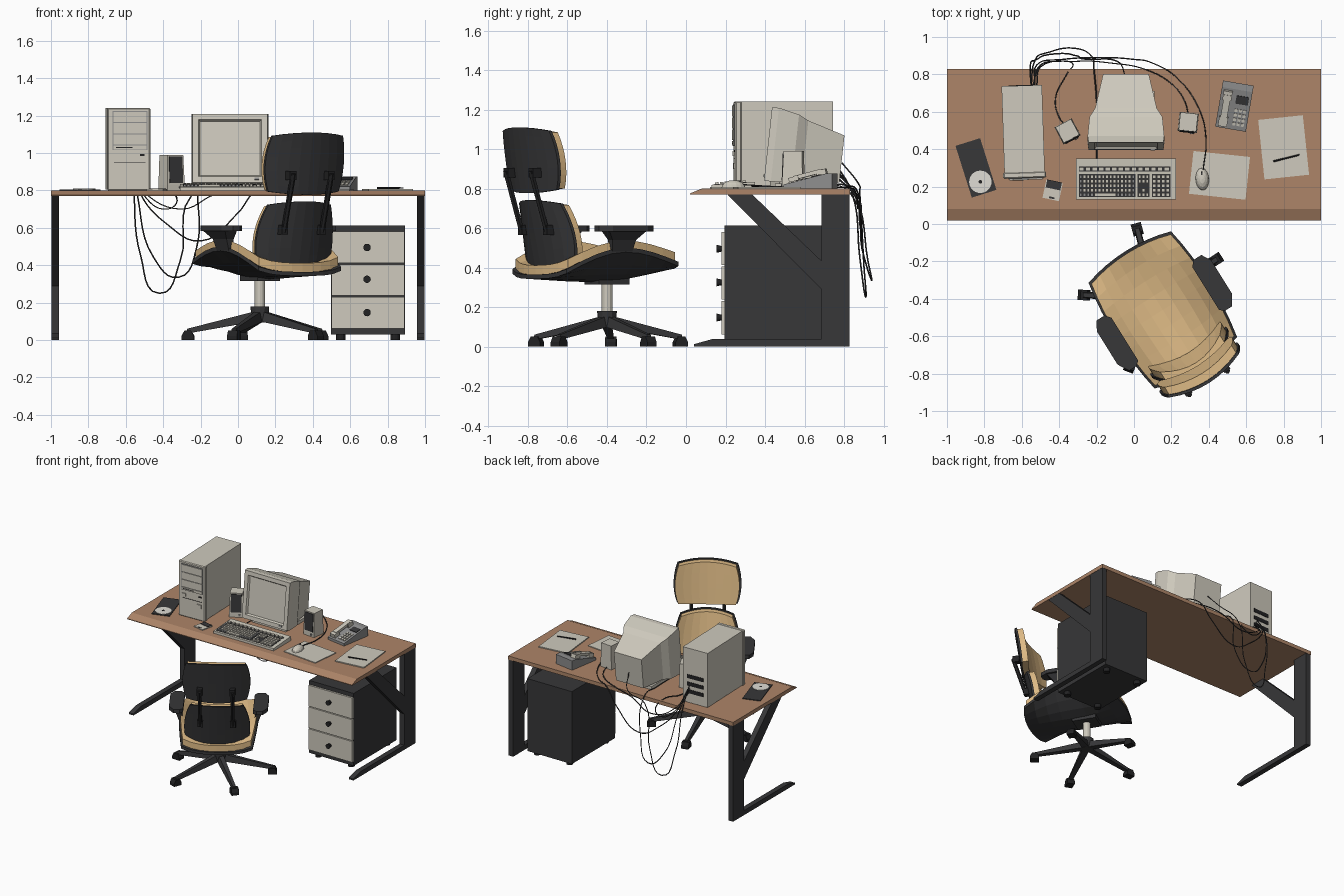
import bpy, bmesh, math
from mathutils import Matrix, Vector

if "Cube" in bpy.data.objects:
    bpy.data.objects.remove(bpy.data.objects["Cube"])

def mat(name, r, g, b):
    m = bpy.data.materials.new(name)
    m.diffuse_color = (r, g, b, 1)
    m.use_nodes = True
    m.node_tree.nodes["Principled BSDF"].inputs["Base Color"].default_value = m.diffuse_color
    return m

WOOD = mat("brown wood", .42, .235, .14)
TAN = mat("tan cushion", .74, .50, .24)
BEIGE = mat("computer beige", .62, .59, .51)
DARK = mat("dark grey", .038, .038, .04)
BLACK = mat("black", .016, .016, .017)
GREY = mat("mid grey", .27, .27, .27)
WHITE = mat("off white", .74, .72, .66)

def place(x, y, z, deg=0):
    return Matrix.Translation((x, y, z)) @ Matrix.Rotation(math.radians(deg), 4, 'Z')

I = Matrix()
Z = Vector((0, 0, 1))

def finish(bm, name, m, M=I):
    bmesh.ops.recalc_face_normals(bm, faces=bm.faces)
    bm.transform(M)
    me = bpy.data.meshes.new(name)
    bm.to_mesh(me)
    bm.free()
    me.materials.append(m)
    ob = bpy.data.objects.new(name, me)
    bpy.context.collection.objects.link(ob)
    return ob

def loft(name, m, rings, M=I):
    """skin closed rings of equal length, capped at both ends"""
    bm = bmesh.new()
    vs = [[bm.verts.new(p) for p in r] for r in rings]
    n = len(vs[0])
    for a, b in zip(vs, vs[1:]):
        for i in range(n):
            bm.faces.new((a[i], a[(i + 1) % n], b[(i + 1) % n], b[i]))
    bm.faces.new(vs[0])
    bm.faces.new(vs[-1])
    return finish(bm, name, m, M)

def prism_x(name, m, yz, x0, x1, M=I):
    return loft(name, m, [[(x, y, z) for y, z in yz] for x in (x0, x1)], M)

def plate(name, m, xy, z0, z1, M=I):
    return loft(name, m, [[(x, y, z) for x, y in xy] for z in (z0, z1)], M)

def boxes(name, m, bs, M=I, bevel=0):
    """boxes given as x0, x1, y0, y1, z0, z1"""
    bm = bmesh.new()
    for x0, x1, y0, y1, z0, z1 in bs:
        S = Matrix.Diagonal((x1 - x0, y1 - y0, z1 - z0, 1))
        bmesh.ops.create_cube(bm, size=1, matrix=Matrix.Translation(((x0 + x1) / 2, (y0 + y1) / 2, (z0 + z1) / 2)) @ S)
    if bevel:
        bmesh.ops.bevel(bm, geom=bm.edges[:], offset=bevel, segments=1, affect='EDGES')
    return finish(bm, name, m, M)

def rod(name, m, p, q, r0, r1, n=12, M=I):
    p, q = Vector(p), Vector(q)
    bm = bmesh.new()
    R = Matrix.Translation((p + q) / 2) @ Z.rotation_difference(q - p).to_matrix().to_4x4()
    bmesh.ops.create_cone(bm, cap_ends=True, segments=n, radius1=r0, radius2=r1, depth=(q - p).length, matrix=R)
    return finish(bm, name, m, M)

def sheet(name, m, f, t0, t1, axis, grow, M, n=8):
    """curved panel with rounded corners, thick along one axis"""
    bm = bmesh.new()
    layers = []
    for t in (t0, t1):
        g = []
        for i in range(n + 1):
            for j in range(n + 1):
                u, v = 2 * i / n - 1, 2 * j / n - 1
                p = Vector(f(u * math.sqrt(1 - .2 * v * v) * grow, v * math.sqrt(1 - .2 * u * u) * grow))
                p[axis] += t
                g.append(bm.verts.new(p))
        layers.append(g)
    for g in layers:
        for i in range(n):
            for j in range(n):
                a = i * (n + 1) + j
                bm.faces.new((g[a], g[a + 1], g[a + n + 2], g[a + n + 1]))
    rim = [i * (n + 1) for i in range(n)] + [n * (n + 1) + j for j in range(n)]
    rim += [i * (n + 1) + n for i in range(n, 0, -1)] + [j for j in range(n, 0, -1)]
    a, b = layers
    for p, q in zip(rim, rim[1:] + rim[:1]):
        bm.faces.new((a[p], a[q], b[q], b[p]))
    return finish(bm, name, m, M)

# desk
prism_x("desk_top", WOOD, [(.02, .77), (.83, .77), (.83, .80), (.08, .80), (.02, .775)], -1, 1)
for s, side in ((-1, "left"), (1, "right")):
    a, b = s * .957, s * .998
    prism_x(side + "_desk_post", DARK, [(.687, 0), (.828, 0), (.828, .77), (.687, .77)], a, b)
    prism_x(side + "_desk_brace", DARK, [(.21, .77), (.335, .77), (.69, .43), (.69, .285)], a, b)
    prism_x(side + "_desk_foot", DARK, [(.04, 0), (.69, 0), (.69, .037), (.13, .037), (.04, .012)], a, b)

# drawer cabinet
boxes("cabinet_body", DARK, [(.497, .892, .195, .74, .03, .612)])
boxes("drawer_fronts", BEIGE, [(.5, .889, .18, .2, z, z + .168) for z in (.062, .237, .412)])
for i, z in enumerate((.147, .325, .495)):
    rod(f"drawer_knob_{i}", BLACK, (.69, .182, z), (.69, .155, z), .014, .02)
for x in (.55, .84):
    for y in (.24, .69):
        rod("cabinet_foot", BLACK, (x, y, 0), (x, y, .03), .025, .025)

# tower
T = place(-.592, .49, .80, 1.9)
boxes("tower_case", BEIGE, [(-.108, .108, -.215, .25, .005, .44)], T)
boxes("tower_front", BEIGE, [(-.115, .115, -.245, -.212, 0, .442)], T, .006)
boxes("tower_bay_surround", GREY, [(-.088, .1, -.249, -.24, .215, .425)], T)
boxes("tower_bays", BEIGE, [(-.083, .095, -.254, -.24, z, z + h) for z, h in ((.365, .055), (.305, .055), (.245, .055), (.218, .022))], T)
boxes("tower_slots", BLACK, [(-.07, .02, -.256, -.25, .227, .231), (.06, .085, -.249, -.24, .185, .195),
                             (-.08, .09, -.247, -.24, .15, .153)], T)
boxes("tower_buttons", BEIGE, [(.05, .085, -.253, -.24, .1, .13), (-.08, -.05, -.253, -.24, .165, .19)], T)
boxes("tower_ports", BLACK, [(-.07, .07, .248, .253, z, z + .03) for z in (.08, .14, .2)], T)

# monitor
N = place(-.043, .395, .842) @ Matrix.Rotation(math.radians(-6.3), 4, 'X')
def rect(y, w, z0, z1):
    return [(-w, y, z0), (w, y, z0), (w, y, z1), (-w, y, z1)]
mon = loft("monitor_case", BEIGE, [rect(0, .2, 0, .37), rect(.035, .205, -.003, .373), rect(.14, .195, .005, .35),
           rect(.19, .165, .02, .325), rect(.38, .122, .03, .27)])
bm = bmesh.new()
bm.from_mesh(mon.data)
front = [f for f in bm.faces if f.normal.y < -.99]
bmesh.ops.inset_region(bm, faces=front, thickness=.045)
bmesh.ops.inset_region(bm, faces=front, thickness=.012, depth=-.014)
bm.transform(N)
bm.to_mesh(mon.data)
bm.free()
boxes("monitor_button", GREY, [(.13, .155, -.005, .01, .015, .028)], N)
boxes("monitor_stand", BEIGE, [(-.19, .11, .45, .71, .80, .825), (-.13, .05, .5, .66, .82, .87)])

# keyboard
K = place(-.042, .13, .80)
prism_x("keyboard_body", BEIGE, [(0, 0), (.22, 0), (.22, .034), (0, .019)], -.267, .267, K)
KT = K @ Matrix.Translation((0, 0, .019)) @ Matrix.Rotation(.068, 4, 'X')
blocks = ((-.25, 15, .02), (.065, 3, .02), (.14, 4, .024))
boxes("key_wells", DARK, [(x - .003, x + n * w + .001, .015, .138, 0, .002) for x, n, w in blocks]
      + [(-.253, .237, .152, .178, 0, .002)], KT)
light, dark = [], []
for x, n, w in blocks:
    for r in range(5):
        for c in range(n):
            if n == 15 and r == 0 and 3 < c < 10:
                continue
            if n == 3 and (r == 2 or (r == 1 and c != 1)):
                continue
            k = (x + c * w, x + c * w + w - .005, .018 + r * .024, .036 + r * .024, .001, .011)
            (dark if n == 15 and (c in (0, 14) or r == 0) else light).append(k)
light.append((-.17, -.053, .018, .036, .001, .011))
light += [(-.25 + c * .035, -.227 + c * .035, .156, .174, .001, .01) for c in range(14)]
boxes("light_keys", BEIGE, light, KT)
boxes("modifier_keys", GREY, dark, KT)

# speakers
for side, x, y, r in (("left", -.355, .495, 28), ("right", .29, .543, -6)):
    S = place(x, y, .80, r)
    loft(side + "_speaker", BEIGE, [[(a * w, b * w + d, z) for a, b in ((-1, -1), (1, -1), (1, 1), (-1, 1))]
         for w, d, z in ((.052, 0, 0), (.052, 0, .03), (.047, .003, .19))], S)
    prism_x(side + "_speaker_grille", DARK, [(-.055, .04), (-.045, .04), (-.038, .182), (-.049, .182)], -.04, .04, S)
    rod(side + "_speaker_knob", GREY, (.025, -.05, .018), (.025, -.06, .018), .008, .008, 8, S)

# telephone
P = place(.537, .63, .80, -9.7)
prism_x("phone_body", GREY, [(-.125, 0), (.125, 0), (.125, .075), (.09, .075), (-.125, .02)], -.083, .083, P)
PT = P @ Matrix.Translation((0, -.125, .02)) @ Matrix.Rotation(.25, 4, 'X')
boxes("phone_handset", BEIGE, [(-.07, -.022, .015, .065, 0, .03), (-.07, -.022, .16, .21, 0, .03),
                               (-.064, -.028, .04, .19, .014, .034)], PT)
boxes("phone_keys", BEIGE, [(.005 + c * .023, .021 + c * .023, .025 + r * .025, .041 + r * .025, 0, .006)
                            for c in range(3) for r in range(4)], PT)
boxes("phone_display", DARK, [(.002, .07, .145, .19, 0, .005)], PT)

# mouse pad and mouse
boxes("mouse_pad", BEIGE, [(-.152, .152, -.115, .115, 0, .006)], place(.457, .26, .80, -6))
bm = bmesh.new()
bmesh.ops.create_uvsphere(bm, u_segments=14, v_segments=8, radius=1)
bmesh.ops.bisect_plane(bm, geom=bm.verts[:] + bm.edges[:] + bm.faces[:], plane_co=(0, 0, -.01), plane_no=(0, 0, 1), clear_inner=True)
bmesh.ops.holes_fill(bm, edges=bm.edges[:])
finish(bm, "mouse", BEIGE, place(.365, .24, .806, 4) @ Matrix.Diagonal((.036, .06, .036, 1)))
boxes("mouse_wheel", DARK, [(-.004, .004, .022, .04, .02, .036)], place(.365, .24, .806, 4))

# paper pad and pen
boxes("paper", BEIGE, [(-.12, .12, -.16, .16, 0, .008)], place(.80, .41, .80, 6))
rod("pen", BLACK, (.745, .335, .813), (.885, .37, .813), .005, .004, 8)

# disc case, disc and floppy
C = place(-.845, .30, .80, 17.5)
boxes("disc_case", DARK, [(-.069, .069, -.145, .145, 0, .006)], C)
rod("disc", WHITE, (0, -.078, .006), (0, -.078, .009), .06, .06, 24, C)
rod("disc_hole", BLACK, (0, -.078, .009), (0, -.078, .0105), .01, .01, 10, C)
F = place(-.435, .18, .80, -12)
boxes("floppy", BEIGE, [(-.045, .045, -.05, .05, 0, .007)], F)
boxes("floppy_shutter", DARK, [(-.04, .04, .008, .051, .001, .01), (-.012, .018, -.045, -.035, .001, .009)], F)

# cables
paths = {
    "monitor_cable": [(-.55, .74, .95), (-.555, .84, .78), (-.52, .88, .45), (-.42, .91, .25), (-.31, .90, .42), (-.25, .88, .77), (-.09, .87, .83), (-.045, .79, .93)],
    "keyboard_cable": [(-.55, .74, .92), (-.535, .86, .76), (-.45, .92, .44), (-.32, .94, .335), (-.22, .89, .5), (-.215, .84, .80), (-.20, .66, .805), (-.20, .35, .81)],
    "mouse_cable": [(-.53, .74, .90), (-.52, .85, .78), (-.38, .88, .62), (-.2, .89, .53), (.0, .88, .68), (.1, .86, .80), (.22, .79, .805), (.35, .61, .805), (.385, .45, .81), (.37, .29, .82)],
    "left_speaker_cable": [(-.54, .74, .88), (-.5, .85, .77), (-.40, .87, .70), (-.33, .86, .73), (-.36, .80, .805), (-.42, .67, .805), (-.40, .57, .805), (-.37, .53, .81)],
    "right_speaker_cable": [(-.52, .74, .87), (-.5, .84, .79), (-.30, .87, .70), (-.12, .86, .78), (.05, .83, .805), (.2, .75, .805), (.27, .66, .805), (.29, .59, .81)],
}
for name, pts in paths.items():
    cu = bpy.data.curves.new(name, 'CURVE')
    cu.dimensions, cu.resolution_u, cu.bevel_depth, cu.bevel_resolution = '3D', 6, .004, 0
    sp = cu.splines.new('BEZIER')
    sp.bezier_points.add(len(pts) - 1)
    for bp, p in zip(sp.bezier_points, pts):
        bp.co = p
        bp.handle_left_type = bp.handle_right_type = 'AUTO'
    cu.materials.append(DARK)
    bpy.context.collection.objects.link(bpy.data.objects.new(name, cu))

# chair base: five legs with casters
H = place(.117, -.40, 0, 32)
for k in range(5):
    L = place(.117, -.40, 0, 33 + 72 * k)
    loft(f"chair_leg_{k}", DARK, [[(x, -w, z0), (x, w, z0), (x, w * .7, z1), (x, -w * .7, z1)]
         for x, w, z0, z1 in ((.02, .026, .10, .155), (.39, .016, .035, .06))], L)
    loft(f"chair_caster_{k}", BLACK, [[(.385 + a, b, z) for a, b in ((-s, -.028), (s, -.028), (s, .028), (-s, .028))]
         for s, z in ((.033, 0), (.033, .022), (.018, .05))], L)
rod("chair_hub", DARK, (0, 0, .095), (0, 0, .18), .045, .05, 12, H)
rod("chair_column", BEIGE, (0, 0, .17), (0, 0, .33), .028, .028, 12, H)
boxes("seat_mount", DARK, [(-.07, .07, -.09, .09, .315, .35)], H)

# seat and back: dark shell with tan cushion
def seat(u, v):
    return .285 * u, -.07 + .365 * v, .345 + (.06 if v > 0 else .015) * v * v + u * u * (.13 * max(0, 1 - v * v) + .015)
def lower_back(u, v):
    return (.235 - .02 * v) * u, -.42 - .035 * v + .075 * u * u, .575 + .165 * v
def upper_back(u, v):
    return .245 * u, -.495 - .025 * v + .055 * u * u, .943 + .165 * v
sheet("seat_shell", DARK, seat, -.018, .004, 2, 1.02, H)
sheet("seat_cushion", TAN, seat, .004, .052, 2, .98, H)
for name, f in (("lower_back", lower_back), ("upper_back", upper_back)):
    sheet(name + "_shell", DARK, f, -.012, .004, 1, 1.01, H)
    sheet(name + "_cushion", TAN, f, .004, .05, 1, .96, H)

# back bars and armrests
for s, side in ((-1, "left"), (1, "right")):
    x = s * .12
    rod(side + "_back_bar", BLACK, (x, -.53, .89), (x, -.43, .57), .015, .015, 6, H)
    for y, z in ((-.51, .88), (-.425, .59)):
        boxes(side + "_bar_pad", BLACK, [(x - .02, x + .02, y - .02, y + .03, z - .025, z + .025)], H)
    out = [(s * a, b) for a, b in ((.255, -.23), (.28, -.25), (.325, -.25), (.36, -.19), (.36, .02), (.33, .07), (.28, .07), (.255, .04))]
    plate(side + "_armrest", DARK, out, .582, .612, H)
    loft(side + "_armrest_support", DARK, [[(s * a, b, z) for a, b in ((i, -.09 - h), (o, -.09 - h), (o, -.09 + h), (i, -.09 + h))]
         for i, o, h, z in ((.262, .29, .06, .48), (.265, .31, .07, .54), (.27, .345, .11, .584))], H)
